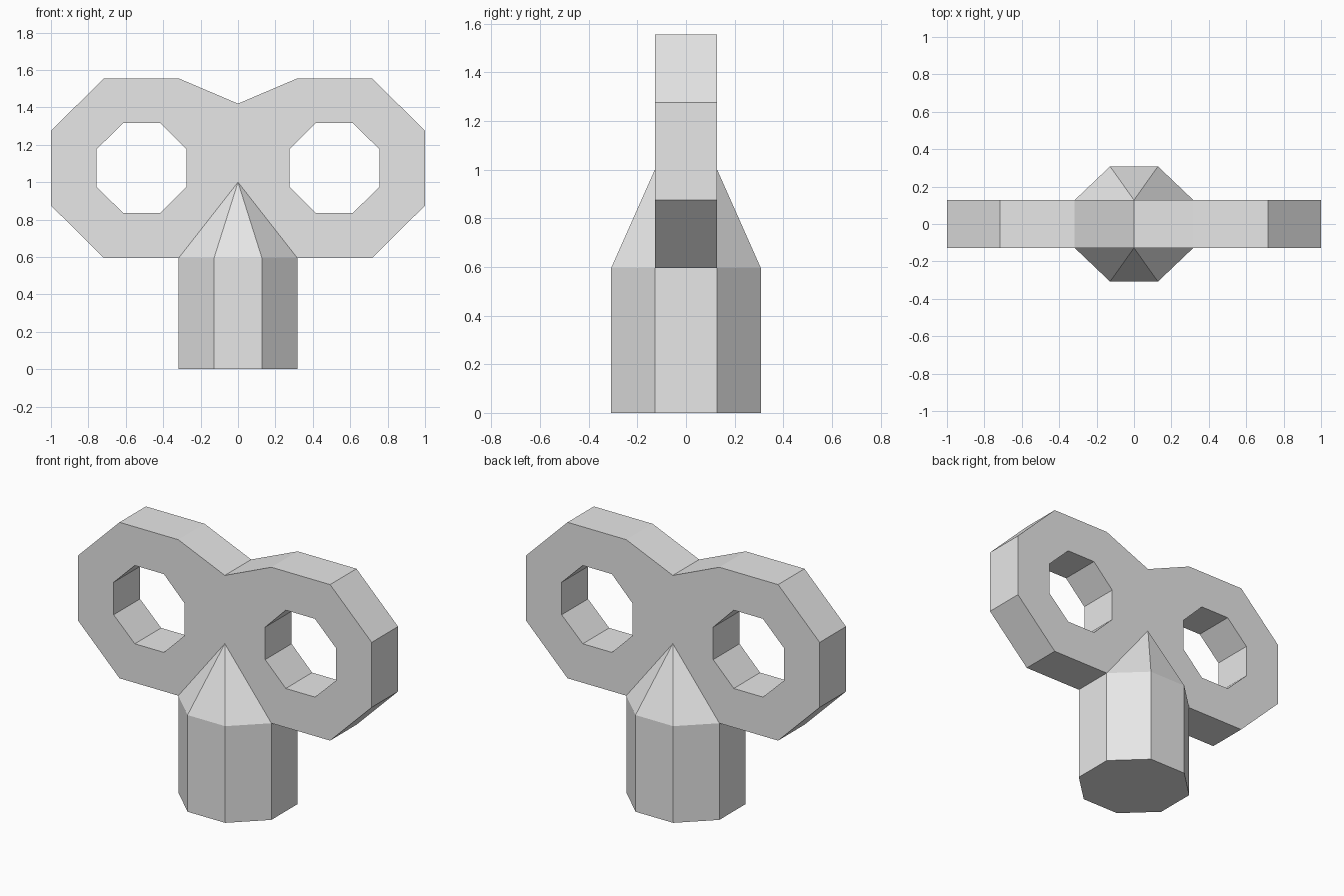
import bpy
import bmesh

cube = bpy.data.objects.get("Cube")
if cube:
    bpy.data.objects.remove(cube, do_unlink=True)

grey = bpy.data.materials.new("light_grey")
grey.use_nodes = True
grey.diffuse_color = (0.8, 0.8, 0.8, 1)
grey.node_tree.nodes["Principled BSDF"].inputs["Base Color"].default_value = (0.8, 0.8, 0.8, 1)

HALF = 0.128     # half thickness of the handle
SHOULDER = 0.595  # top of the straight shank


def finish(name, bm):
    bmesh.ops.recalc_face_normals(bm, faces=bm.faces)
    mesh = bpy.data.meshes.new(name)
    bm.to_mesh(mesh)
    bm.free()
    mesh.materials.append(grey)
    obj = bpy.data.objects.new(name, mesh)
    bpy.context.collection.objects.link(obj)
    return obj


# Handle: one pierced octagonal loop, mirrored to the other side
outer = [(0, 1.42), (0.317, 1.555), (0.717, 1.555), (1, 1.275),
         (1, 0.875), (0.717, SHOULDER), (0.317, SHOULDER), (0, 1.0)]
inner = [(0.275, 1.175), (0.415, 1.317), (0.613, 1.317), (0.757, 1.175),
         (0.757, 0.975), (0.613, 0.835), (0.415, 0.835), (0.275, 0.975)]
bm = bmesh.new()
of, ob, nf, nb = [[bm.verts.new((x, y, z)) for x, z in ring]
                  for ring in (outer, inner) for y in (-HALF, HALF)]
for i in range(8):
    j = (i + 1) % 8
    bm.faces.new((of[i], of[j], nf[j], nf[i]))
    bm.faces.new((ob[i], ob[j], nb[j], nb[i]))
    bm.faces.new((nf[i], nf[j], nb[j], nb[i]))
    if i < 6:  # the last two spans meet the shank and the mirror plane
        bm.faces.new((of[i], of[j], ob[j], ob[i]))
handle = finish("key_handle", bm)
mirror = handle.modifiers.new("Mirror", 'MIRROR')
mirror.use_axis[0] = True

# Shank: octagonal post with a half-pyramid against each handle face
right = [(0.317, -HALF), (0.317, HALF), (HALF, 0.308)]
octagon = right + [(-HALF, 0.308), (-0.317, HALF), (-0.317, -HALF),
                   (-HALF, -0.308), (HALF, -0.308)]
bm = bmesh.new()
low, high = [[bm.verts.new((x, y, z)) for x, y in octagon] for z in (0, SHOULDER)]
back, front = [bm.verts.new((0, y, 1.0)) for y in (HALF, -HALF)]
bm.faces.new(low)
for i in range(8):
    j = (i + 1) % 8
    bm.faces.new((low[i], low[j], high[j], high[i]))
    if i not in (0, 4):
        bm.faces.new((high[i], high[j], back if i < 4 else front))
finish("key_shank", bm)
